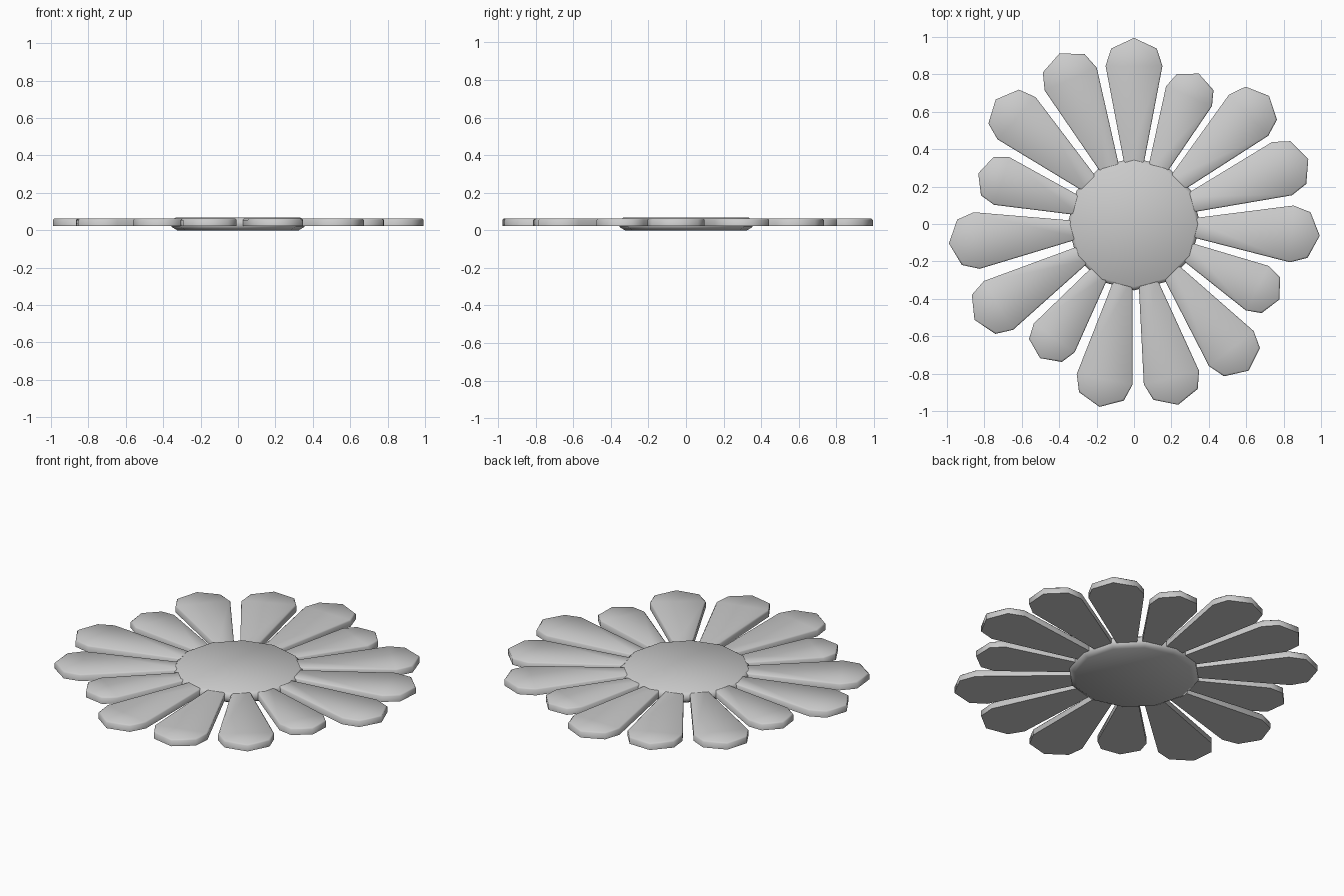
import bpy, bmesh, math
from mathutils import Vector

if "Cube" in bpy.data.objects:
    bpy.data.objects.remove(bpy.data.objects["Cube"])


def build(name, rings):
    """Skin closed rings bottom to top and cap both ends."""
    bm = bmesh.new()
    loops = [[bm.verts.new(p) for p in ring] for ring in rings]
    n = len(loops[0])
    for a, b in zip(loops, loops[1:]):
        for i in range(n):
            j = (i + 1) % n
            bm.faces.new((a[i], a[j], b[j], b[i]))
    bm.faces.new(loops[0][::-1])
    bm.faces.new(loops[-1])
    bmesh.ops.recalc_face_normals(bm, faces=bm.faces)
    mesh = bpy.data.meshes.new(name)
    bm.to_mesh(mesh)
    bm.free()
    obj = bpy.data.objects.new(name, mesh)
    bpy.context.collection.objects.link(obj)
    return obj


def smooth(obj, degrees):
    bpy.ops.object.select_all(action='DESELECT')
    obj.select_set(True)
    bpy.context.view_layer.objects.active = obj
    bpy.ops.object.shade_smooth_by_angle(angle=math.radians(degrees))


# Petal outline along +x: distance from the centre, half width
half = [(0.30, 0.048), (0.845, 0.152), (0.938, 0.122)]
outline = [(x, -w) for x, w in half] + [(0.995, 0)] + [(x, w) for x, w in reversed(half)]


def petal_ring(angle, scale, z, inset):
    c, s = math.cos(angle), math.sin(angle)
    ring = []
    for x, w in outline:
        if x > 0.31:
            x = x * scale - (inset if x > 0.9 else 0)
        w = w * scale if x > 0.31 else w
        w -= math.copysign(inset, w) if w else 0
        ring.append(Vector((x * c - w * s, x * s + w * c, z)))
    return ring


# Petals, four of them shorter
angles = [90, 113.6, 138, 162, 186, 211, 235, 259.3, 283.7,
          308, 332.5, 356.4, 380.5, 403.5, 426.7]
short = {3, 6, 10, 14}
for i, deg in enumerate(angles):
    k = 0.88 if i in short else 1.0
    a = math.radians(deg)
    petal = build(f"petal_{i + 1}", [petal_ring(a, k, 0.022, 0),
                                     petal_ring(a, k, 0.055, 0),
                                     petal_ring(a, k, 0.062, 0.007)])
    smooth(petal, 60)

# Twelve-sided flower centre with chamfered rims
profile = [(0.325, 0.0), (0.355, 0.018), (0.355, 0.052), (0.335, 0.067)]
centre = build("flower_centre", [
    [Vector((r * math.cos(math.tau * i / 12), r * math.sin(math.tau * i / 12), z))
     for i in range(12)] for r, z in profile])
smooth(centre, 60)
